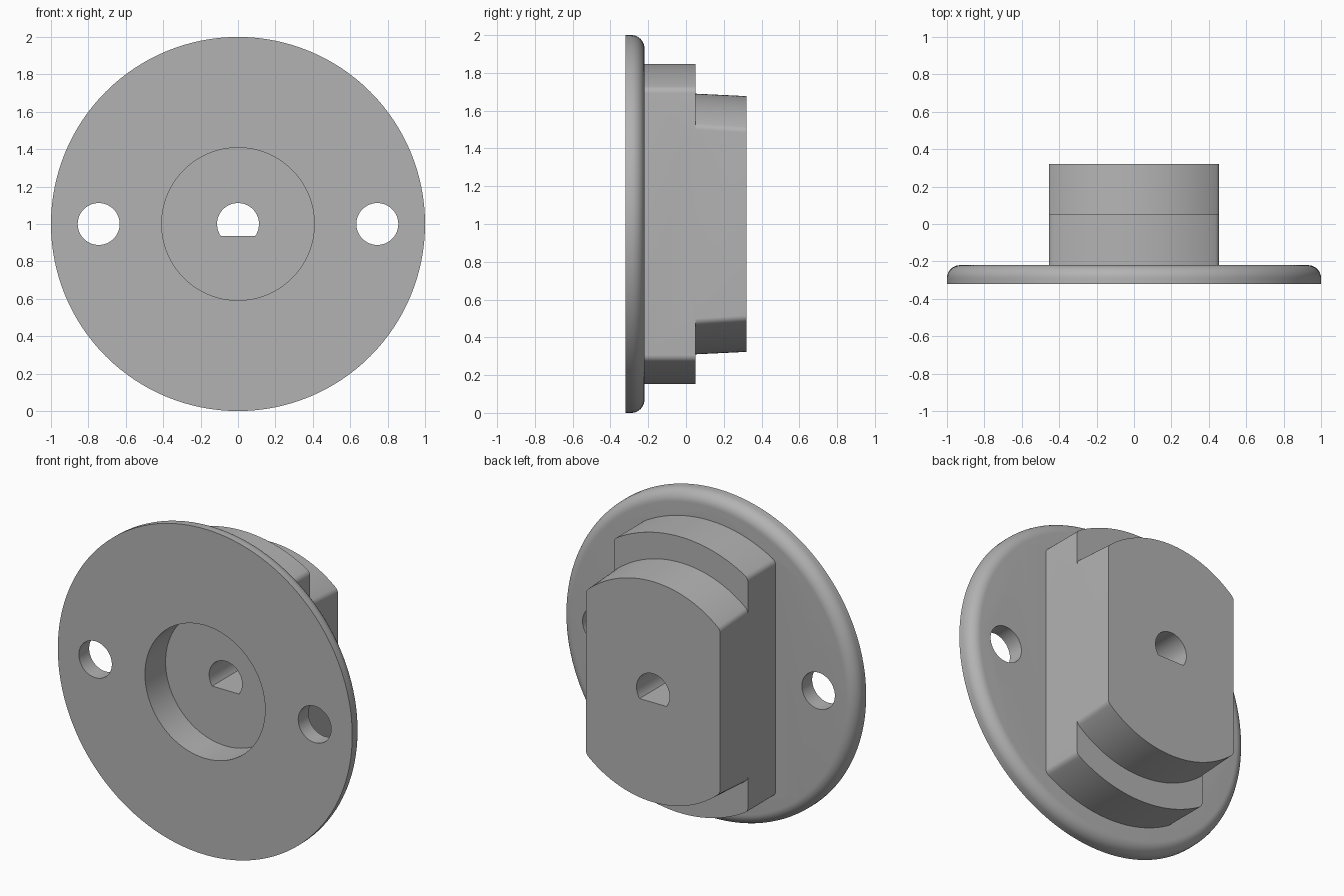
import bpy, bmesh
from math import sin, cos, pi, sqrt, atan2, asin

cube = bpy.data.objects.get("Cube")
if cube:
    bpy.data.objects.remove(cube, do_unlink=True)

FRONT, FLANGE_BACK, STEP, BACK = -0.32, -0.22, 0.05, 0.32
CENTRE_Z = 1.0
HALF_WIDTH = 0.455

grey = bpy.data.materials.new("plain_grey")
grey.use_nodes = True
grey.diffuse_color = (0.45, 0.45, 0.45, 1)
grey.node_tree.nodes["Principled BSDF"].inputs["Base Color"].default_value = grey.diffuse_color


def arc(radius, start, end, steps, cx=0.0, cz=0.0):
    return [(cx + radius * cos(start + (end - start) * i / steps),
             cz + radius * sin(start + (end - start) * i / steps)) for i in range(steps + 1)]


def loft(name, sections):
    """Solid through (y, outline) sections, capped at both ends."""
    bm = bmesh.new()
    rings = [[bm.verts.new((x, y, z + CENTRE_Z)) for x, z in outline] for y, outline in sections]
    n = len(rings[0])
    for a, b in zip(rings, rings[1:]):
        for i in range(n):
            j = (i + 1) % n
            bm.faces.new((a[i], a[j], b[j], b[i]))
    bm.faces.new(rings[0])
    bm.faces.new(rings[-1])
    bmesh.ops.recalc_face_normals(bm, faces=bm.faces)
    mesh = bpy.data.meshes.new(name)
    bm.to_mesh(mesh)
    bm.free()
    mesh.materials.append(grey)
    obj = bpy.data.objects.new(name, mesh)
    bpy.context.collection.objects.link(obj)
    return obj


def circle(radius, steps=128, cx=0.0):
    return arc(radius, 0, 2 * pi, steps, cx)[:-1]


def slab_outline(radius, fillet=0.04):
    """Disc cut by two vertical sides, with rounded corners."""
    cx = HALF_WIDTH - fillet
    cz = sqrt((radius - fillet) ** 2 - cx ** 2)
    tangent = atan2(cz, cx)
    quarter = arc(fillet, 0, tangent, 6, cx, cz) + arc(radius, tangent, pi / 2, 20)[1:]
    top = quarter + [(-x, z) for x, z in reversed(quarter[:-1])]
    return top + [(-x, -z) for x, z in top]


def combine(target, other, operation):
    mod = target.modifiers.new(operation.title(), "BOOLEAN")
    mod.operation = operation
    mod.solver = "EXACT"
    mod.object = other
    bpy.context.view_layer.objects.active = target
    bpy.ops.object.modifier_apply(modifier=mod.name)
    bpy.data.objects.remove(other, do_unlink=True)


# Round flange with a rounded back rim
rim = 0.07
rim_sections = [(FLANGE_BACK - rim + y, circle(1 - rim + r)) for r, y in arc(rim, 0, pi / 2, 10)]
body = loft("flanged_plug", [(FRONT, circle(1.0))] + rim_sections)

# Stepped plug, the outer step slightly tapered
overlap = 0.04
outer = loft("outer_step", [(STEP - overlap, slab_outline(0.69)), (STEP, slab_outline(0.69)),
                            (BACK, slab_outline(0.677))])
inner = loft("inner_step", [(FLANGE_BACK - overlap, slab_outline(0.848)), (STEP, slab_outline(0.848))])
combine(inner, outer, "UNION")
combine(body, inner, "UNION")

# Round recess in the front
combine(body, loft("recess_cutter", [(FRONT - 0.1, circle(0.408)), (FRONT + 0.2, circle(0.408))]), "DIFFERENCE")

# Flat-bottomed shaft hole
shaft, flat = 0.112, asin(0.065 / 0.112)
shaft_outline = arc(shaft, -flat, pi + flat, 48)
combine(body, loft("shaft_cutter", [(-0.2, shaft_outline), (BACK + 0.1, shaft_outline)]), "DIFFERENCE")

# Two screw holes
for side in (-1, 1):
    hole = circle(0.112, 64, side * 0.745)
    combine(body, loft("screw_cutter", [(FRONT - 0.1, hole), (FLANGE_BACK + 0.1, hole)]), "DIFFERENCE")

# Smooth curves, keep sharp edges
bpy.ops.object.select_all(action="DESELECT")
body.select_set(True)
bpy.context.view_layer.objects.active = body
bpy.ops.object.shade_smooth_by_angle(angle=pi / 6)
